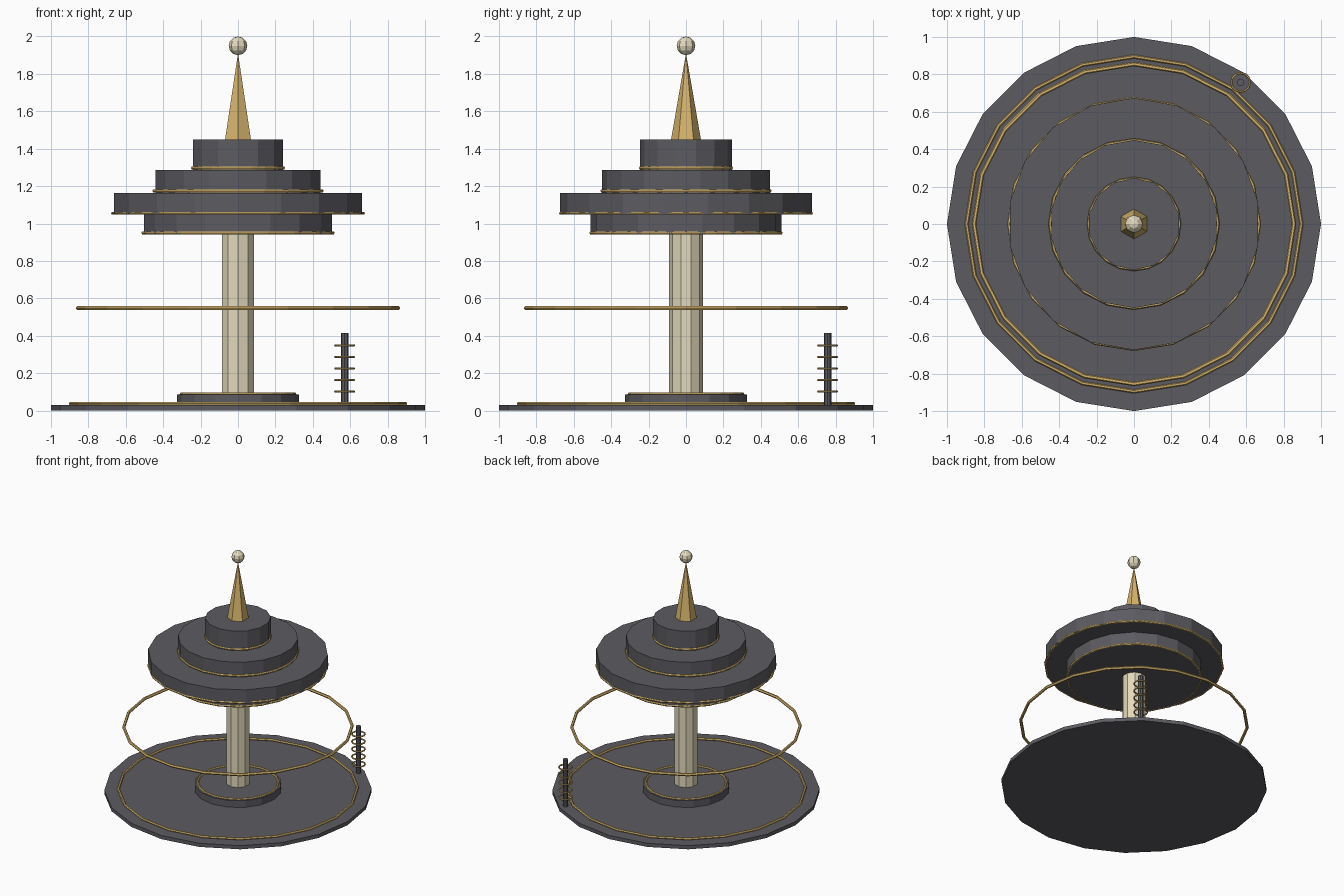
import bpy, bmesh, math
from mathutils import Matrix, Vector

if "Cube" in bpy.data.objects:
    bpy.data.objects.remove(bpy.data.objects["Cube"])


def material(name, rgb):
    m = bpy.data.materials.new(name)
    m.diffuse_color = (*rgb, 1)
    m.use_nodes = True
    m.node_tree.nodes["Principled BSDF"].inputs["Base Color"].default_value = m.diffuse_color
    return m


DARK = material("dark grey", (0.107, 0.105, 0.12))
GOLD = material("gold", (0.68, 0.46, 0.15))
CREAM = material("cream", (0.76, 0.69, 0.50))


def finish(name, bm, mat):
    bmesh.ops.recalc_face_normals(bm, faces=bm.faces)
    me = bpy.data.meshes.new(name)
    bm.to_mesh(me)
    bm.free()
    me.materials.append(mat)
    ob = bpy.data.objects.new(name, me)
    bpy.context.collection.objects.link(ob)
    return ob


def prism(name, mat, sides, r, z0, z1, x=0, y=0, tip=None):
    """Flat-sided cylinder, or cone when tip radius is given; a corner points to +y."""
    bm = bmesh.new()
    turn = Matrix.Rotation(math.pi / 2, 4, 'Z')
    ends = []
    for rad, z in ((r, z0), (r if tip is None else tip, z1)):
        ends.append([bm.verts.new(turn @ Vector((rad * math.cos(2 * math.pi * i / sides),
                                                 rad * math.sin(2 * math.pi * i / sides), z)))
                     for i in range(sides)])
    for i in range(sides):
        j = (i + 1) % sides
        bm.faces.new((ends[0][i], ends[0][j], ends[1][j], ends[1][i]))
    bm.faces.new(ends[0][::-1])
    bm.faces.new(ends[1])
    bmesh.ops.translate(bm, verts=bm.verts, vec=(x, y, 0))
    return finish(name, bm, mat)


def ring(name, major, minor, z, x=0, y=0, segs=20, tube=6):
    """Low-poly torus lying flat."""
    bm = bmesh.new()
    loops = []
    for i in range(segs):
        a = 2 * math.pi * i / segs
        loop = []
        for k in range(tube):
            b = 2 * math.pi * k / tube
            d = major + minor * math.cos(b)
            loop.append(bm.verts.new((x + d * math.cos(a), y + d * math.sin(a),
                                      z + minor * math.sin(b))))
        loops.append(loop)
    for i in range(segs):
        p, q = loops[i], loops[(i + 1) % segs]
        for k in range(tube):
            m = (k + 1) % tube
            bm.faces.new((p[k], q[k], q[m], p[m]))
    return finish(name, bm, GOLD)


# Base plate, hub and central column
prism("base_plate", DARK, 20, 1.0, 0.0, 0.03)
ring("base_trim", 0.895, 0.01, 0.037)
prism("hub", DARK, 16, 0.326, 0.03, 0.085)
ring("hub_trim", 0.303, 0.009, 0.088)
prism("column", CREAM, 10, 0.09, 0.08, 0.95)

# Floating hoop
ring("floating_hoop", 0.855, 0.012, 0.548)

# Stacked tiers, each with a gold trim at its lower edge
tiers = [("lower_tier", 18, 0.511, 0.945, 1.05, 0.508, 0.95),
         ("wide_tier", 18, 0.674, 1.05, 1.163, 0.67, 1.055),
         ("upper_tier", 18, 0.449, 1.163, 1.286, 0.449, 1.175),
         ("top_tier", 14, 0.246, 1.286, 1.448, 0.243, 1.297)]
for name, sides, r, z0, z1, trim_r, trim_z in tiers:
    prism(name, DARK, sides, r, z0, z1)
    ring(name + "_trim", trim_r, 0.009, trim_z)

# Spire and ball
prism("spire", GOLD, 6, 0.08, 1.448, 1.905, tip=0.001)
bm = bmesh.new()
bmesh.ops.create_uvsphere(bm, u_segments=8, v_segments=6, radius=0.05,
                          matrix=Matrix.Translation((0, 0, 1.95)))
finish("spire_ball", bm, CREAM)

# Coil post near the rim
px, py = 0.57, 0.757
prism("coil_post", DARK, 8, 0.02, 0.03, 0.415, px, py)
for i in range(5):
    ring(f"coil_ring_{i + 1}", 0.05, 0.006, 0.101 + 0.062 * i, px, py, segs=12)
